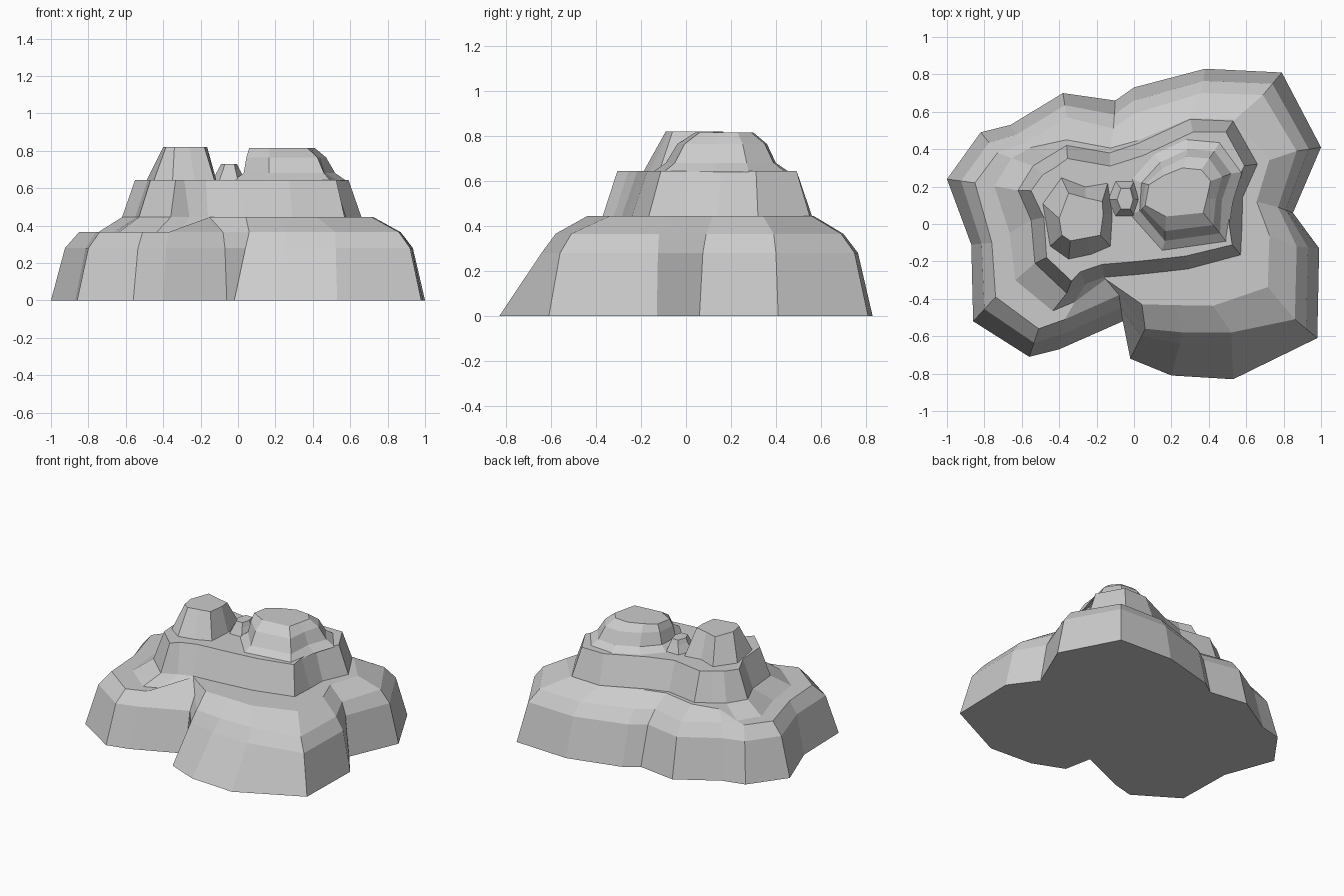
import bpy, bmesh
from mathutils import Vector

if "Cube" in bpy.data.objects:
    bpy.data.objects.remove(bpy.data.objects["Cube"])


def pts(outline):
    return [Vector(p) for p in outline]


def blend(a, b, fractions):
    return [p.lerp(q, f) for p, q, f in zip(a, b, fractions)]


def inset(ring, d):
    """Move each corner of a counter-clockwise outline inwards."""
    out = []
    for i, p in enumerate(ring):
        t = (ring[(i + 1) % len(ring)] - ring[i - 1]).normalized()
        out.append(p + Vector((-t.y, t.x)) * d)
    return out


def level(ring, z):
    return [(p.x, p.y, z) for p in ring]


def loft(name, rings):
    """Join stacked outlines with flat faces and cap both ends."""
    bm = bmesh.new()
    rows = [[bm.verts.new(c) for c in r] for r in rings]
    n = len(rows[0])
    for lo, hi in zip(rows, rows[1:]):
        for i in range(n):
            j = (i + 1) % n
            bm.faces.new((lo[i], lo[j], hi[j], hi[i]))
    caps = [bm.faces.new(rows[0][::-1]), bm.faces.new(rows[-1])]
    bmesh.ops.triangulate(bm, faces=caps)
    bmesh.ops.recalc_face_normals(bm, faces=bm.faces)
    me = bpy.data.meshes.new(name)
    bm.to_mesh(me)
    bm.free()
    ob = bpy.data.objects.new(name, me)
    bpy.context.collection.objects.link(ob)
    return ob


# Outlines of the lower cliff and the foot of the middle tier
base = pts([(1, .41), (.79, .81), (.38, .83), (0, .73), (-.10, .66), (-.38, .70),
            (-.66, .53), (-.82, .49), (-1, .24), (-.87, -.11), (-.86, -.52),
            (-.56, -.71), (-.40, -.67), (-.06, -.52), (-.02, -.72), (.20, -.81),
            (.53, -.83), (.98, -.61), (.99, -.13), (.85, .06)])
brow = pts([(.87, .39), (.69, .69), (.36, .70), (0, .59), (-.11, .51), (-.36, .57),
            (-.59, .43), (-.73, .38), (-.85, .22), (-.76, -.10), (-.74, -.39),
            (-.51, -.56), (-.37, -.51), (-.08, -.38), (.06, -.56), (.26, -.58),
            (.52, -.58), (.86, -.51), (.87, -.12), (.77, .09)])
foot = pts([(.66, .32), (.53, .55), (.30, .56), (.02, .43), (-.13, .38), (-.36, .42),
            (-.46, .36), (-.54, .31), (-.62, .18), (-.55, .02), (-.53, -.21),
            (-.36, -.37), (-.26, -.32), (-.16, -.285), (.02, -.27), (.16, -.255),
            (.29, -.24), (.57, -.165), (.578, 0), (.58, .14)])

# Lower cliff with shoulder, left terrace and middle tier
steep = [.75 if 14 <= i <= 16 else .5 for i in range(20)]
ledge = [.7, .95, .95, .9, .8, .8, .3, .4, .45, .45, .5, .5, .5, .9, .45, .45, .42, .5, .5, .6]
shoulder = [(p.x, p.y, .365 if 7 <= i <= 12 else .445)
            for i, p in enumerate(blend(brow, foot, ledge))]
loft("rock_base", [level(base, 0), level(blend(base, brow, steep), .28),
                   level(brow, .365), shoulder, level(foot, .445),
                   level(inset(foot, .07), .645)])

# Left peak
left_foot = pts([(-.49, .11), (-.45, -.12), (-.35, -.19), (-.23, -.165), (-.125, -.12),
                 (-.115, .05), (-.14, .22), (-.26, .20), (-.39, .25)])
left_top = pts([(-.40, .03), (-.385, -.06), (-.34, -.09), (-.26, -.075), (-.18, -.06),
                (-.165, .05), (-.17, .12), (-.26, .14), (-.35, .165)])
loft("left_peak", [level(left_foot, .64), level(left_top, .82)])

# Right peak on its sloping skirt
right_foot = pts([(.52, .27), (.43, .39), (.29, .40), (.14, .33), (.04, .22),
                  (.03, .07), (.165, -.09), (.46, -.05), (.47, .13)])
right_top = pts([(.41, .23), (.36, .29), (.26, .30), (.16, .26), (.08, .21),
                 (.06, .10), (.17, .04), (.37, .06), (.39, .14)])
waist = blend(right_foot, right_top, [.45, .4, .4, .5, .5, .5, .4, .4, .4])
loft("right_peak", [level(inset(right_foot, -.06), .64), level(right_foot, .68),
                    level(waist, .765), level(right_top, .815)])

# Small knob in the saddle between the peaks
knob_foot = pts([(.04, .13), (.0, .23), (-.10, .23), (-.14, .13), (-.10, .04), (.0, .04)])
knob_top = pts([(-.005, .13), (-.02, .19), (-.07, .19), (-.09, .13), (-.07, .08), (-.02, .08)])
loft("saddle_knob", [level(knob_foot, .64), level(blend(knob_foot, knob_top, [.7] * 6), .70),
                     level(knob_top, .73)])
